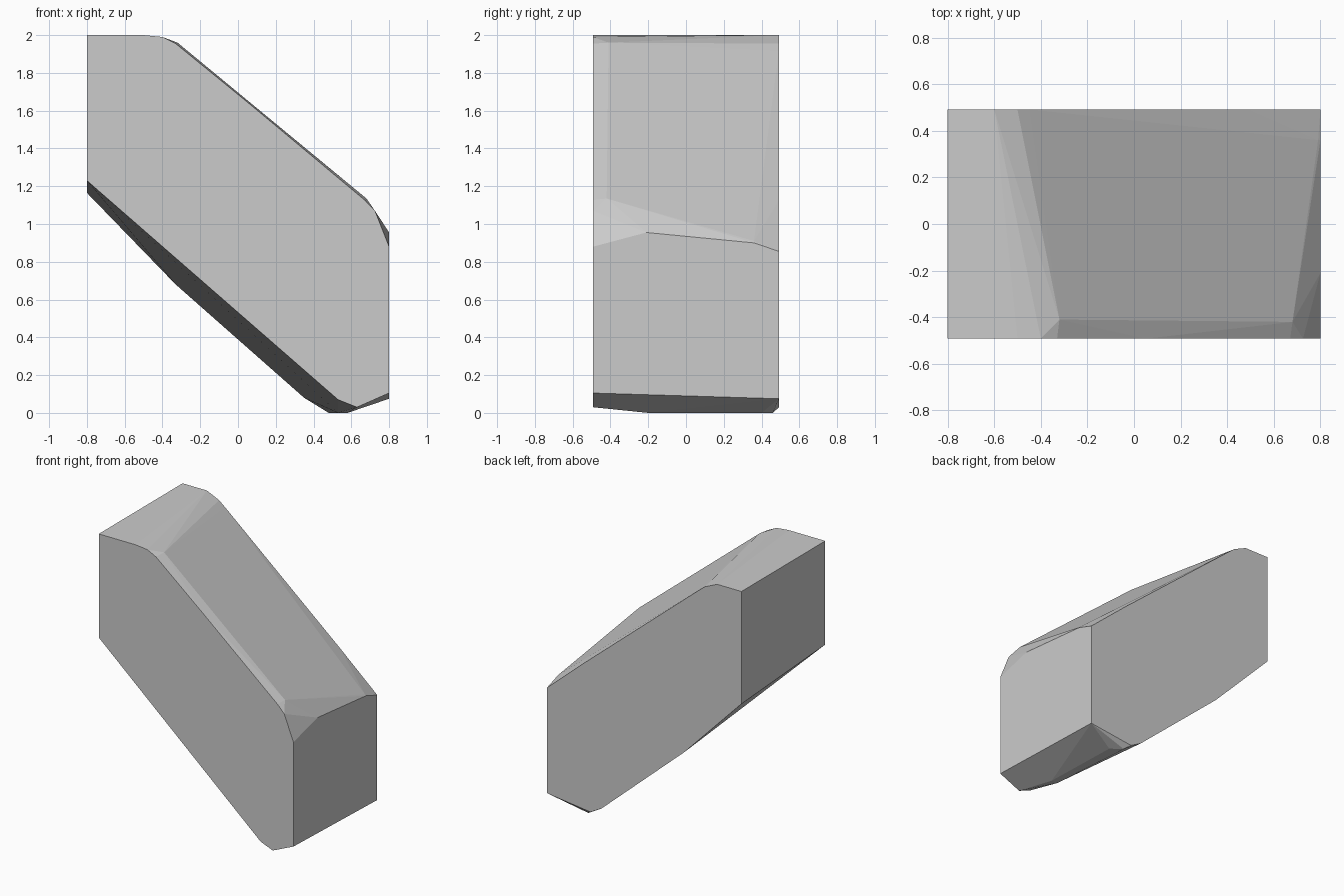
import bpy, bmesh

if "Cube" in bpy.data.objects:
    bpy.data.objects.remove(bpy.data.objects["Cube"])

Y = 0.492  # half depth

# Front and back outlines (x, z) of the slanted block
front = [(-0.8, 2), (-0.5, 2), (-0.4, 1.99), (-0.33, 1.955), (0.05, 1.645), (0.67, 1.127),
         (0.725, 1.07), (0.8, 0.88), (0.8, 0.105), (0.63, 0.03), (0.53, 0.07), (-0.8, 1.23)]
back = [(-0.8, 2), (-0.6, 2), (-0.5, 1.955), (-0.45, 1.915), (0.49, 1.125), (0.8, 0.855),
        (0.8, 0.075), (0.44, 0.03), (0.35, 0.08), (-0.33, 0.68), (-0.8, 1.165)]

# Worn facet corners between the two outlines (x, y, z)
chips = [(-0.32, -0.41, 1.96), (0.68, -0.42, 1.135),
         (0.8, -0.21, 0.955), (0.79, 0.36, 0.91), (0.8, 0.36, 0.9),
         (0.58, -0.2, 0), (0.53, -0.2, 0), (0.48, 0.46, 0), (0.56, 0.4, 0)]

# Skin the outlines into one faceted block
bm = bmesh.new()
pts = [(x, -Y, z) for x, z in front] + [(x, Y, z) for x, z in back] + chips
for p in pts:
    bm.verts.new(p)
res = bmesh.ops.convex_hull(bm, input=bm.verts[:])
loose = [v for v in bm.verts if not v.link_faces]
bmesh.ops.delete(bm, geom=loose, context='VERTS')
bmesh.ops.dissolve_limit(bm, angle_limit=0.01, verts=bm.verts[:], edges=bm.edges[:])
bmesh.ops.recalc_face_normals(bm, faces=bm.faces[:])

mesh = bpy.data.meshes.new("slanted_block")
bm.to_mesh(mesh)
bm.free()
block = bpy.data.objects.new("slanted_block", mesh)
bpy.context.collection.objects.link(block)
